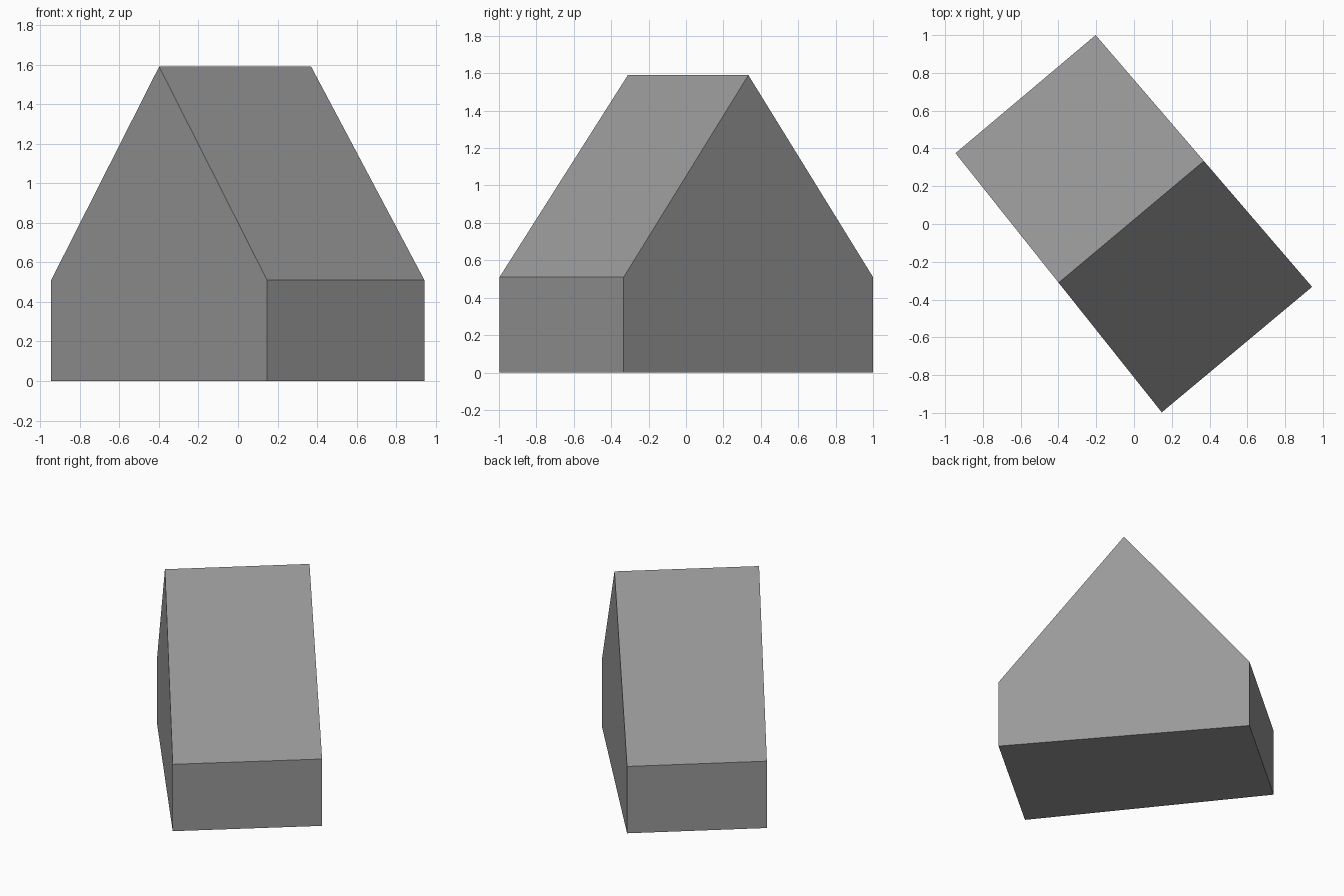
import bpy
import bmesh
from mathutils import Vector

cube = bpy.data.objects.get("Cube")
if cube:
    bpy.data.objects.remove(cube, do_unlink=True)

# Plain grey for the whole block
GREY = (0.32, 0.32, 0.32, 1.0)
grey = bpy.data.materials.new("plain grey")
grey.use_nodes = True
grey.diffuse_color = GREY
grey.node_tree.nodes["Principled BSDF"].inputs["Base Color"].default_value = GREY

EAVES, RIDGE = 0.51, 1.59


def gable(bm, first, second):
    """One five-sided end wall, standing on two ground corners."""
    a, b = Vector((*first, 0)), Vector((*second, 0))
    up = Vector((0, 0, 1))
    profile = [a, b, b + up * EAVES, (a + b) / 2 + up * RIDGE, a + up * EAVES]
    return [bm.verts.new(p) for p in profile]


# Gabled block, turned on the ground and slightly tapered between its ends
bm = bmesh.new()
left_end = gable(bm, (-0.945, 0.375), (0.147, -0.997))
right_end = gable(bm, (-0.203, 1.0), (0.943, -0.333))
bm.faces.new(left_end)
bm.faces.new(right_end[::-1])
for i in range(5):
    j = (i + 1) % 5
    bm.faces.new((left_end[i], right_end[i], right_end[j], left_end[j]))
bmesh.ops.recalc_face_normals(bm, faces=bm.faces)

mesh = bpy.data.meshes.new("gabled_block")
bm.to_mesh(mesh)
bm.free()
mesh.materials.append(grey)
block = bpy.data.objects.new("gabled_block", mesh)
bpy.context.collection.objects.link(block)
